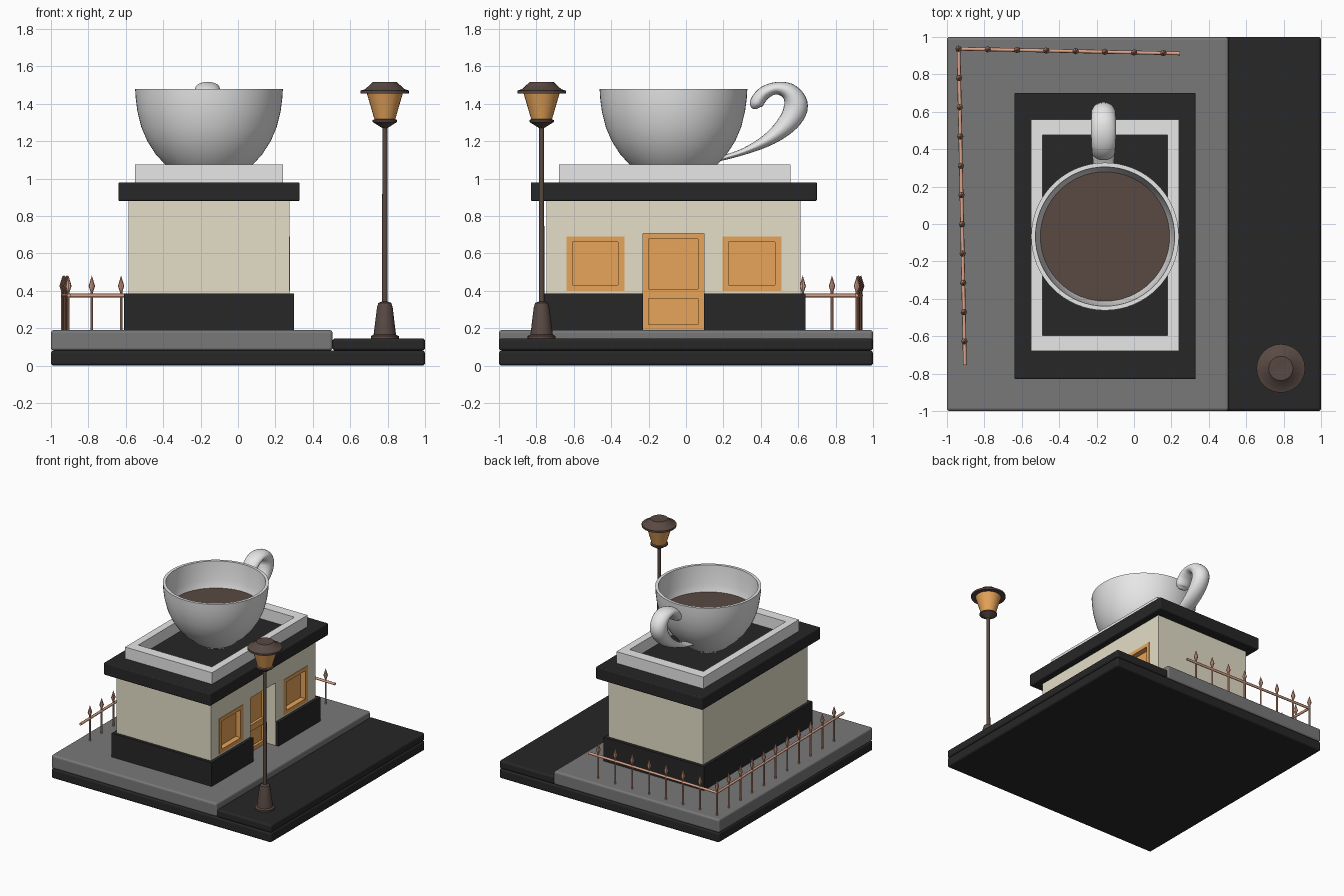
import bpy, bmesh, math
from mathutils import Vector

if "Cube" in bpy.data.objects:
    bpy.data.objects.remove(bpy.data.objects["Cube"])


def material(name, rgb):
    m = bpy.data.materials.new(name)
    m.diffuse_color = (*rgb, 1)
    m.use_nodes = True
    m.node_tree.nodes["Principled BSDF"].inputs["Base Color"].default_value = m.diffuse_color
    return m


BLACK = material("black", (0.02, 0.02, 0.02))
GREY = material("pavement grey", (0.19, 0.19, 0.19))
CREAM = material("cream wall", (0.78, 0.73, 0.58))
WHITE = material("white", (0.8, 0.8, 0.8))
ORANGE = material("warm orange", (0.8, 0.37, 0.10))
BROWN = material("dark brown", (0.10, 0.066, 0.055))
COPPER = material("copper", (0.72, 0.37, 0.25))


def finish(name, bm, mat, smooth=None):
    bmesh.ops.recalc_face_normals(bm, faces=bm.faces)
    me = bpy.data.meshes.new(name)
    bm.to_mesh(me)
    bm.free()
    ob = bpy.data.objects.new(name, me)
    bpy.context.collection.objects.link(ob)
    if mat:
        me.materials.append(mat)
    if smooth:
        bpy.ops.object.select_all(action='DESELECT')
        ob.select_set(True)
        bpy.context.view_layer.objects.active = ob
        bpy.ops.object.shade_smooth_by_angle(angle=math.radians(smooth))
    return ob


def box(name, x, y, z, mat=None, bevel=0):
    bm = bmesh.new()
    bmesh.ops.create_cube(bm, size=1)
    for v in bm.verts:
        v.co = [r[0] + (c + 0.5) * (r[1] - r[0]) for c, r in zip(v.co, (x, y, z))]
    if bevel:
        bmesh.ops.bevel(bm, geom=bm.edges[:], offset=bevel, segments=3,
                        profile=0.5, affect='EDGES')
    return finish(name, bm, mat)


def cut(ob, x, y, z):
    """Remove a box-shaped volume from an object."""
    c = box("cutter", x, y, z)
    m = ob.modifiers.new("cut", 'BOOLEAN')
    m.object, m.operation, m.solver = c, 'DIFFERENCE', 'EXACT'
    bpy.context.view_layer.objects.active = ob
    bpy.ops.object.modifier_apply(modifier=m.name)
    bpy.data.objects.remove(c)


def lathe(name, profile, places, mat, seg=32, smooth=35):
    """Turn an (r, z) profile around z at each (x, y) place."""
    bm = bmesh.new()
    for px, py in places:
        rings = []
        for r, z in profile:
            if r == 0:
                rings.append([bm.verts.new((px, py, z))] * seg)
            else:
                rings.append([bm.verts.new((px + r * math.cos(2 * math.pi * i / seg),
                                            py + r * math.sin(2 * math.pi * i / seg), z))
                              for i in range(seg)])
        for a, b in zip(rings, rings[1:]):
            for i in range(seg):
                j = (i + 1) % seg
                quad = list(dict.fromkeys((a[i], a[j], b[j], b[i])))
                if len(quad) > 2:
                    bm.faces.new(quad)
    return finish(name, bm, mat, smooth)


# ground slabs
box("base_slab", (-1, 1), (-1, 1), (0, 0.08), BLACK, 0.015)
box("pavement", (-1, 0.505), (-1, 1), (0.08, 0.19), GREY, 0.015)
box("road", (0.505, 1), (-1, 1), (0.08, 0.145), BLACK, 0.015)

# building shell with door and window openings
WX, WY = (-0.585, 0.275), (-0.745, 0.613)
DOOR_Y, WIN_Z = (-0.23, 0.095), (0.40, 0.69)
WINDOWS = {"left": (-0.64, -0.33), "right": (0.195, 0.51)}
wall = box("wall", WX, WY, (0.185, 0.89), CREAM)
plinth = box("plinth", (-0.61, 0.30), (-0.77, 0.64), (0.185, 0.385), BLACK)
cut(plinth, WX, WY, (0.1, 0.5))
for part in (wall, plinth):
    cut(part, (0.15, 0.5), DOOR_Y, (0.1, 0.705))

# recessed windows
for side, (a, b) in WINDOWS.items():
    cut(wall, (0.2, 0.5), (a, b), WIN_Z)
    w = box(side + "_window", (0.2, 0.279), (a, b), WIN_Z, ORANGE)
    cut(w, (0.235, 0.5), (a + 0.033, b - 0.033), (WIN_Z[0] + 0.03, WIN_Z[1] - 0.03))

# panelled door
door = box("door", (0.15, 0.19), DOOR_Y, (0.185, 0.705), ORANGE)
for z in ((0.22, 0.358), (0.41, 0.677)):
    cut(door, (0.168, 0.5), (DOOR_Y[0] + 0.03, DOOR_Y[1] - 0.03), z)

# roof and parapet
box("roof", (-0.64, 0.33), (-0.83, 0.70), (0.88, 0.98), BLACK, 0.008)
parapet = box("parapet", (-0.55, 0.24), (-0.68, 0.56), (0.975, 1.075), WHITE)
cut(parapet, (-0.49, 0.18), (-0.595, 0.475), (0.9, 1.2))

# big cup and its drink
CUP = [(-0.155, -0.067)]
lathe("cup", [(0, 0.978), (0.11, 0.98), (0.16, 1.01), (0.235, 1.075), (0.285, 1.13),
              (0.33, 1.2), (0.362, 1.275), (0.383, 1.36), (0.392, 1.43), (0.395, 1.48),
              (0.372, 1.48), (0.368, 1.42), (0.357, 1.33), (0.342, 1.25), (0.29, 1.16),
              (0.2, 1.07), (0, 1.0)], CUP, WHITE, 64, 40)
lathe("drink", [(0, 1.27), (0.352, 1.27)], CUP, BROWN, 64)

# curled cup handle: (y, z, half thickness, half width) along the path
PATH = [(0.16, 1.10, 0.012, 0.04), (0.31, 1.145, 0.018, 0.055), (0.45, 1.215, 0.036, 0.063),
        (0.55, 1.305, 0.056, 0.066), (0.588, 1.39, 0.064, 0.067), (0.555, 1.46, 0.048, 0.067),
        (0.485, 1.483, 0.033, 0.066), (0.415, 1.455, 0.036, 0.064), (0.375, 1.40, 0.036, 0.058),
        (0.37, 1.372, 0.012, 0.03)]
pts = [Vector(p) for p in PATH]
fine = []
for i in range(len(pts) - 1):
    a, b, c, d = pts[max(i - 1, 0)], pts[i], pts[i + 1], pts[min(i + 2, len(pts) - 1)]
    for k in range(5):
        t = k / 5
        fine.append(0.5 * (2 * b + (c - a) * t + (2 * a - 5 * b + 4 * c - d) * t * t
                           + (3 * b - a - 3 * c + d) * t ** 3))
fine.append(pts[-1])
bm = bmesh.new()
rings, N = [], 20
for i, p in enumerate(fine):
    tan = fine[min(i + 1, len(fine) - 1)] - fine[max(i - 1, 0)]
    n = Vector((-tan[1], tan[0])).normalized()
    ring = []
    for k in range(N):
        s, c = math.sin(2 * math.pi * k / N), math.cos(2 * math.pi * k / N)
        ring.append(bm.verts.new((-0.163 + p[3] * c, p[0] + n.x * p[2] * s, p[1] + n.y * p[2] * s)))
    rings.append(ring)
for a, b in zip(rings, rings[1:]):
    for k in range(N):
        bm.faces.new((a[k], a[(k + 1) % N], b[(k + 1) % N], b[k]))
bm.faces.new(rings[0])
bm.faces.new(rings[-1])
finish("cup_handle", bm, WHITE, 60)

# street lamp
LAMP = [(0.785, -0.772)]
lathe("lamp_post", [(0, 0.14), (0.075, 0.14), (0.075, 0.158), (0.06, 0.165), (0.042, 0.31),
                    (0.035, 0.335), (0.015, 0.342), (0.013, 1.27), (0.03, 1.28), (0.066, 1.303),
                    (0.066, 1.312), (0.05, 1.32), (0, 1.32)], LAMP, BROWN, 24)
lathe("lamp_glass", [(0, 1.315), (0.055, 1.315), (0.097, 1.458), (0, 1.458)], LAMP, ORANGE, 24)
lathe("lamp_cap", [(0, 1.455), (0.13, 1.455), (0.13, 1.47), (0.105, 1.478), (0.065, 1.515),
                   (0.03, 1.515), (0, 1.51)], LAMP, BROWN, 24)

# fence: two rails meeting in the back left corner, with spiked posts
CORNER = Vector((-0.938, 0.937, 0.375))
POST = [(0, 0.185), (0.007, 0.185), (0.007, 0.395), (0.017, 0.425), (0, 0.482)]
for name, end, count in (("left", Vector((-0.904, -0.755, 0.375)), 11),
                         ("back", Vector((0.245, 0.912, 0.375)), 8)):
    d = end - CORNER
    step = d.normalized() * 0.1565
    first = 0 if name == "left" else 1
    lathe(name + "_fence_posts", POST,
          [(CORNER + step * i).to_2d() for i in range(first, count)], COPPER, 8)
    bm = bmesh.new()
    bmesh.ops.create_cone(bm, cap_ends=True, segments=8, radius1=0.01, radius2=0.01, depth=d.length)
    bmesh.ops.rotate(bm, verts=bm.verts, matrix=d.to_track_quat('Z', 'Y').to_matrix())
    bmesh.ops.translate(bm, verts=bm.verts, vec=CORNER + d / 2)
    finish(name + "_fence_rail", bm, COPPER, 50)
